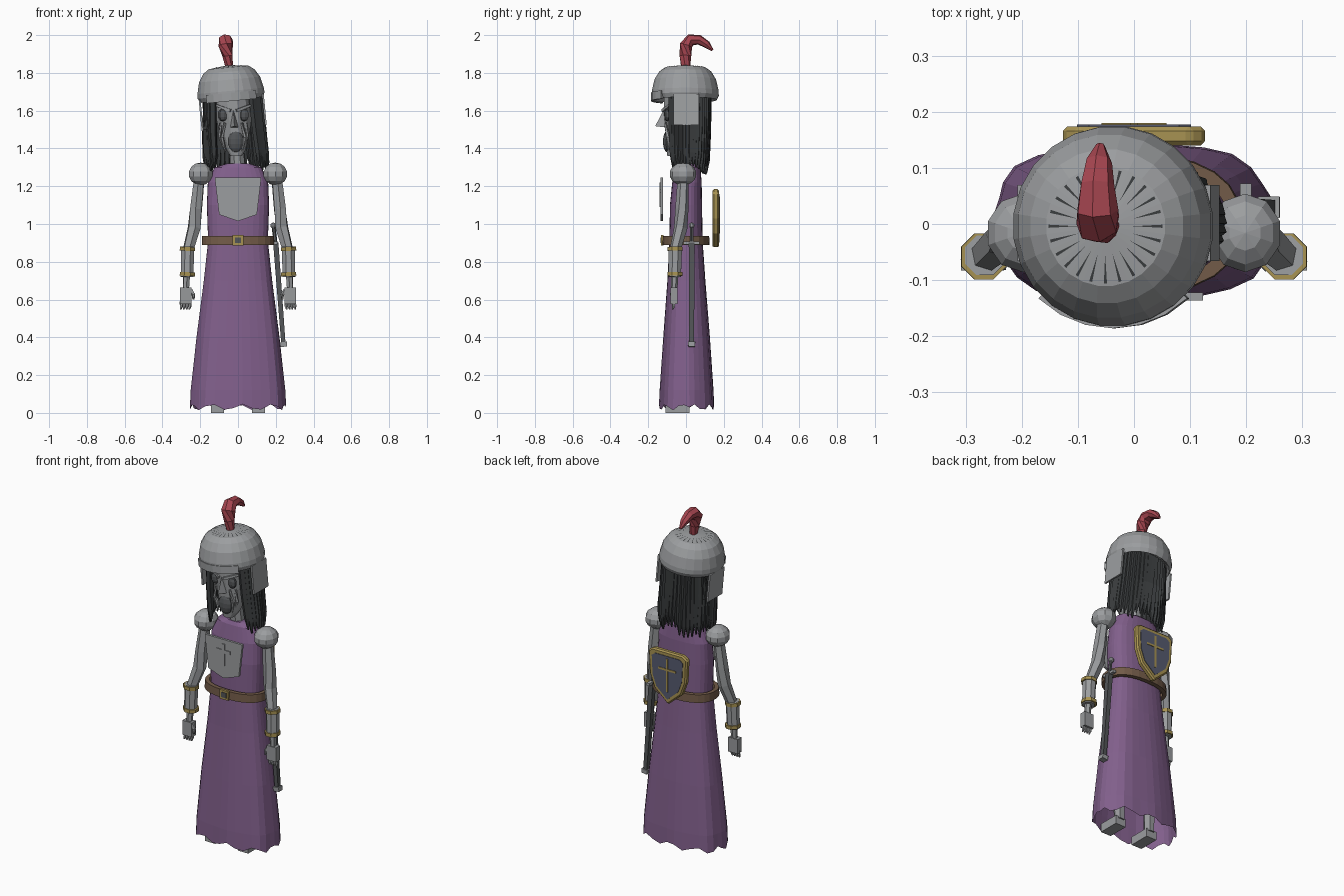
import bpy, bmesh, math, random
from mathutils import Vector, Matrix

random.seed(4)
if "Cube" in bpy.data.objects:
    bpy.data.objects.remove(bpy.data.objects["Cube"])


def material(name, r, g, b):
    m = bpy.data.materials.new(name)
    m.use_nodes = True
    m.diffuse_color = (r, g, b, 1)
    m.node_tree.nodes["Principled BSDF"].inputs["Base Color"].default_value = (r, g, b, 1)
    return m


STEEL = material("steel_grey", .33, .34, .35)
SKIN = material("ashen_skin", .31, .32, .33)
PURPLE = material("purple_cloth", .22, .115, .26)
HAIR = material("black_hair", .042, .046, .048)
RED = material("red_plume", .38, .06, .08)
GOLD = material("gold_trim", .39, .29, .085)
LEATHER = material("brown_leather", .17, .105, .065)
BLUE = material("slate_blue", .095, .105, .16)
IRON = material("dark_iron", .085, .09, .095)


def mesh(name, verts, faces, mat):
    bm = bmesh.new()
    vs = [bm.verts.new(v) for v in verts]
    for f in faces:
        bm.faces.new([vs[i] for i in f])
    bmesh.ops.recalc_face_normals(bm, faces=bm.faces)
    me = bpy.data.meshes.new(name)
    bm.to_mesh(me)
    bm.free()
    me.materials.append(mat)
    ob = bpy.data.objects.new(name, me)
    bpy.context.collection.objects.link(ob)
    return ob


def loft(name, rings, mat, caps=(True, True)):
    n = len(rings[0])
    faces = [(r * n + i, r * n + (i + 1) % n, (r + 1) * n + (i + 1) % n, (r + 1) * n + i)
             for r in range(len(rings) - 1) for i in range(n)]
    if caps[0]:
        faces.append(tuple(range(n)))
    if caps[1]:
        faces.append(tuple(range((len(rings) - 1) * n, len(rings) * n)))
    return mesh(name, [v for r in rings for v in r], faces, mat)


def ring(z, rx, ry, n, cx=0, cy=0, power=2.0):
    pts = []
    for i in range(n):
        a = 2 * math.pi * (i + .5) / n
        c, s = math.cos(a), math.sin(a)
        k = (abs(c) ** power + abs(s) ** power) ** (-1 / power)
        pts.append(Vector((cx + rx * c * k, cy + ry * s * k, z)))
    return pts


def tube(name, path, radii, mat, n=6, squash=1.0):
    path = [Vector(p) for p in path]
    rings = []
    for i, p in enumerate(path):
        d = path[min(i + 1, len(path) - 1)] - path[max(i - 1, 0)]
        q = d.to_track_quat('Z', 'Y')
        rings.append([p + q @ v for v in ring(0, radii[i], radii[i] * squash, n)])
    return loft(name, rings, mat)


def prism(name, outline, y0, y1, mat):
    return loft(name, [[(x, y, z) for x, z in outline] for y in (y0, y1)], mat)


def box(name, loc, size, mat):
    x, y, z = (s / 2 for s in size)
    return prism_at(name, [(-x, -z), (x, -z), (x, z), (-x, z)], y, loc, mat)


def prism_at(name, outline, half, loc, mat):
    ob = prism(name, outline, -half, half, mat)
    ob.location = loc
    return ob


def ball(name, loc, scale, mat, u=10, v=7):
    rings = [ring(-math.cos(math.pi * j / v), math.sin(math.pi * j / v) + .01,
                  math.sin(math.pi * j / v) + .01, u) for j in range(v + 1)]
    ob = loft(name, rings, mat)
    ob.location, ob.scale = loc, scale
    return ob


def cross(name, w, arm, z0, z1, za, y0, y1, mat):
    prism(name, [(-w, z0), (w, z0), (w, za - w), (arm, za - w), (arm, za + w), (w, za + w),
                 (w, z1), (-w, z1), (-w, za + w), (-arm, za + w), (-arm, za - w), (-w, za - w)],
          y0, y1, mat)


# robe: pleated skirt with open, ragged hem and fitted bodice
robe_rings = []
for z, rx, ry, cy in [(.03, .25, .143, .003), (.12, .246, .14, .003), (.4, .217, .122, .003),
                      (.7, .18, .1, .002), (.91, .158, .088, 0), (1.1, .165, .085, 0),
                      (1.22, .16, .078, .005), (1.3, .125, .066, .01), (1.32, .06, .05, .005)]:
    r = ring(z, rx, ry, 32, 0, cy, 2.6)
    for i, v in enumerate(r):
        fold = 1 + .022 * max(0, 1 - z) * math.cos(i * math.pi / 2)
        v.x, v.y = v.x * fold, v.y * fold
        if z < .05:
            v.z += .016 * math.sin(i * 1.9)
    robe_rings.append(r)
loft("robe", robe_rings, PURPLE, (False, True))

# belt and buckle
loft("belt", [ring(z, rx, ry, 28, 0, 0, 2.4) for z, rx, ry in
              [(.89, .17, .1), (.89, .192, .125), (.937, .19, .123), (.937, .168, .1)]],
     LEATHER, (False, False))
box("buckle", (0, -.126, .914), (.058, .014, .054), GOLD)
box("buckle_center", (0, -.132, .914), (.032, .008, .03), IRON)

# breastplate with raised cross
prism("breastplate", [(-.123, 1.245), (-.1, 1.05), (0, 1.015), (.1, 1.05), (.123, 1.245)],
      -.136, -.122, STEEL)
cross("breastplate_cross", .01, .045, 1.09, 1.22, 1.175, -.141, -.135, STEEL)

# shield on the back
shield = [(-.127, 1.165), (-.1, 1.185), (.1, 1.185), (.127, 1.165), (.12, 1.03),
          (.09, .95), (0, .872), (-.09, .95), (-.12, 1.03)]
rim = prism("shield_rim", shield, .14, .174, GOLD)
bevel = rim.modifiers.new("Bevel", 'BEVEL')
bevel.width, bevel.segments = .008, 1
prism("shield_face", [(x * .8, 1.045 + (z - 1.045) * .82) for x, z in shield], .17, .177, BLUE)
cross("shield_cross", .006, .058, .95, 1.145, 1.08, .176, .18, GOLD)

# arms, bracers, hands, legs and boots
for s, side in ((1, "left"), (-1, "right")):
    ball(side + "_pauldron", (.198 * s, -.016, 1.265), (.066, .071, .06), STEEL)
    tube(side + "_arm", [(.205 * s, -.015, 1.24), (.222 * s, -.022, 1.08), (.232 * s, -.028, .98),
                         (.262 * s, -.055, .87)], [.03, .035, .036, .03], SKIN)
    tube(side + "_bracer", [(.266 * s, -.056, .88), (.27 * s, -.06, .72)], [.038, .036], STEEL, 8)
    for z in (.868, .735):
        tube(side + "_bracer_band", [(.267 * s, -.058, z + .01), (.268 * s, -.058, z - .01)],
             [.044, .044], GOLD, 8)
    tube(side + "_wrist", [(.272 * s, -.06, .73), (.276 * s, -.063, .64)], [.02, .017], SKIN)
    box(side + "_palm", (.277 * s, -.064, .62), (.062, .038, .085), SKIN)
    for k in range(4):
        x = (.255 + .015 * k) * s
        tube(side + "_finger", [(x, -.064, .59), (x, -.066, .565), (x * 1.01, -.07, .548)],
             [.009, .009, .004], SKIN, 5)
    tube(side + "_thumb", [(.25 * s, -.07, .65), (.235 * s, -.075, .625), (.236 * s, -.077, .6)],
         [.011, .01, .006], SKIN, 5)
    tube(side + "_leg", [(.1 * s, .0, .8), (.105 * s, 0, .04)], [.04, .03], SKIN)
    box(side + "_boot", (.108 * s, -.045, .025), (.068, .125, .05), STEEL)

# scabbard and sword hanging at the left hip
tube("scabbard", [(.2, .03, .9), (.24, .03, .37)], [.022, .018], IRON, 4, .9)
tube("scabbard_tip", [(.24, .03, .375), (.243, .03, .35)], [.027, .025], STEEL, 4, 1)
tube("sword_grip", [(.199, .03, .9), (.188, .03, .985)], [.01, .01], IRON)
ball("sword_pommel", (.186, .03, .992), (.016, .016, .016), STEEL, 8, 5)
box("sword_guard", (.199, .03, .9), (.02, .085, .016), STEEL)

# neck and gaunt face
tube("neck", [(0, 0, 1.28), (-.01, -.01, 1.42)], [.042, .04], SKIN, 8)
loft("head", [ring(z, rx, ry, 12, cx, cy) for z, rx, ry, cx, cy in
              [(1.36, .032, .03, -.01, -.07), (1.39, .05, .055, -.01, -.05),
               (1.46, .074, .085, -.015, -.025), (1.53, .092, .1, -.02, -.014),
               (1.6, .1, .112, -.028, -.01), (1.7, .105, .115, -.035, -.005)]], SKIN)
mesh("nose", [(-.025, -.115, 1.61), (-.045, -.1, 1.51), (.005, -.1, 1.51), (-.019, -.163, 1.518)],
     [(0, 1, 3), (0, 3, 2), (1, 2, 3), (0, 2, 1)], SKIN)
ball("mouth", (-.012, -.098, 1.437), (.044, .024, .058), IRON)
for s, side in ((1, "left"), (-1, "right")):
    cx = -.024
    ball(side + "_eye", (cx + .056 * s, -.1, 1.577), (.027, .016, .034), IRON, 7, 5)
    tube(side + "_brow", [(cx + .015 * s, -.122, 1.6), (cx + .09 * s, -.088, 1.628)],
         [.011, .008], SKIN, 4)
    for k in (0, .022):
        tube(side + "_cheek_fold", [(cx + (.045 + k) * s, -.108 + k, 1.535),
                                    (cx + (.06 + k / 2) * s, -.098 + k, 1.46),
                                    (cx + .042 * s, -.088 + k, 1.385)], [.007, .01, .006], SKIN, 4)

# hair: overlapping tapered locks around the back and sides
COUNT = 31
for i in range(COUNT):
    t = math.radians(-132 + 264 * i / (COUNT - 1))
    sx, cy = math.sin(t), math.cos(t)
    low = 1.285 + .035 * max(0, -cy) + random.uniform(-.03, .03)
    tube("hair_lock", [(-.03 + .14 * sx, .003 + .113 * cy, 1.69),
                       (-.02 + .152 * sx, .003 + .112 * cy, 1.5),
                       (-.01 + .16 * sx, .003 + .108 * cy, low + .07),
                       (-.007 + .165 * sx, .003 + .106 * cy, low)],
         [.021, .02, .017, .004], HAIR, 5)

# helmet group, tilted toward the right shoulder
tilt = Matrix.Translation((-.036, -.004, 1.675)) @ Matrix.Rotation(-.095, 4, 'Y')
parts = [loft("helmet", [ring(z, r, r, 24) for r, z in
                         [(.15, .0), (.168, -.018), (.179, .005), (.178, .03), (.164, .09),
                          (.138, .132), (.107, .154), (.01, .166)]], STEEL, (True, True))]
for i in range(24):
    a = 2 * math.pi * i / 24
    c, s = math.cos(a), math.sin(a)
    w = .0028
    parts.append(mesh("crown_groove", [(.05 * c, .05 * s, .163), (.102 * c - w * s, .102 * s + w * c, .157),
                                       (.102 * c + w * s, .102 * s - w * c, .157)], [(0, 1, 2)], HAIR))
for s in (1, -1):
    parts.append(box("cheek_guard", (.168 * s, .006, -.085), (.01, .135, .165), STEEL))
arc = [math.radians(-90 + a) for a in range(-45, 46, 15)]
band = [(math.cos(a), math.sin(a)) for a in arc]
outline = [(c * .188, s * .182) for c, s in band] + [(c * .174, s * .168) for c, s in reversed(band)]
parts.append(loft("visor_band", [[(x, y, z) for x, y in outline] for z in (-.024, .02)], STEEL))
for ob in parts:
    ob.matrix_world = tilt @ ob.matrix_basis

# curling plume
tube("plume", [(-.046, -.002, 1.825), (-.055, -.004, 1.89), (-.064, 0, 1.945), (-.066, .025, 1.975),
               (-.066, .07, 1.975), (-.063, .11, 1.95), (-.06, .14, 1.92)],
     [.024, .032, .04, .038, .031, .024, .008], RED, 7, .85)
